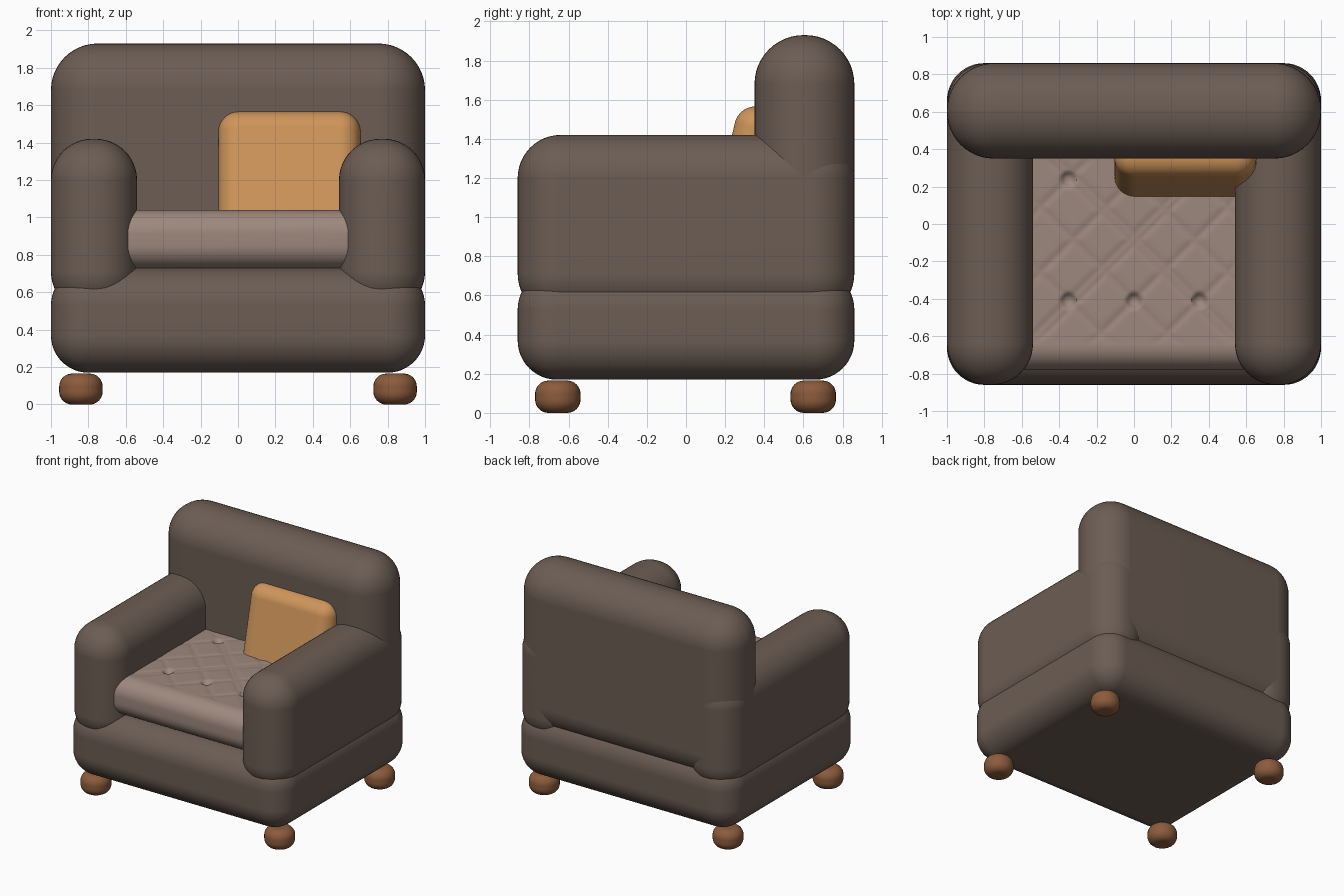
import bpy
import bmesh
import math
from mathutils import Matrix, Vector

cube = bpy.data.objects.get("Cube")
if cube:
    bpy.data.objects.remove(cube, do_unlink=True)


def material(name, rgb):
    mat = bpy.data.materials.new(name)
    mat.use_nodes = True
    mat.diffuse_color = (*rgb, 1)
    bsdf = mat.node_tree.nodes["Principled BSDF"]
    bsdf.inputs["Base Color"].default_value = (*rgb, 1)
    bsdf.inputs["Roughness"].default_value = 0.8
    return mat


BROWN = material("brown upholstery", (0.150, 0.109, 0.088))
TAUPE = material("taupe seat fabric", (0.340, 0.246, 0.208))
ORANGE = material("orange pillow fabric", (0.620, 0.300, 0.102))
WOOD = material("reddish wood", (0.262, 0.105, 0.045))


def finish(bm, name, mat, weighted=True):
    """Turn a bmesh into a smooth-shaded object."""
    bmesh.ops.recalc_face_normals(bm, faces=bm.faces)
    mesh = bpy.data.meshes.new(name)
    bm.to_mesh(mesh)
    bm.free()
    mesh.materials.append(mat)
    obj = bpy.data.objects.new(name, mesh)
    bpy.context.collection.objects.link(obj)
    bpy.ops.object.select_all(action="DESELECT")
    obj.select_set(True)
    bpy.context.view_layer.objects.active = obj
    bpy.ops.object.shade_smooth_by_angle(angle=math.radians(40))
    if weighted:
        mod = obj.modifiers.new("Weighted normals", "WEIGHTED_NORMAL")
        mod.keep_sharp = True
    return obj


def rounded_box(lo, hi, radius, segments=12):
    """Box between two corners with all edges rounded."""
    lo, hi = Vector(lo), Vector(hi)
    bm = bmesh.new()
    place = Matrix.Translation((lo + hi) / 2) @ Matrix.Diagonal((*(hi - lo), 1))
    bmesh.ops.create_cube(bm, size=1, matrix=place)
    bmesh.ops.bevel(bm, geom=bm.edges[:], offset=radius, segments=segments,
                    profile=0.5, affect="EDGES", clamp_overlap=True)
    return bm


# Upholstered frame
finish(rounded_box((-1, -0.86, 0.17), (1, 0.86, 0.73), 0.20), "base", BROWN)
finish(rounded_box((-1, 0.35, 0.55), (1, 0.86, 1.93), 0.25), "backrest", BROWN)
for side, name in ((1, "left_arm"), (-1, "right_arm")):
    x0, x1 = sorted((side * 0.54, side * 1.0))
    finish(rounded_box((x0, -0.86, 0.49), (x1, 0.86, 1.42), 0.22), name, BROWN)

# Seat cushion: its flat top is swapped for a tufted grid
TOP, R = 1.04, 0.13
X0, X1, Y0, Y1 = -0.70, 0.70, -0.78, 0.50
bm = rounded_box((X0, Y0, 0.725), (X1, Y1, TOP), R)
top_face = max(bm.faces, key=lambda f: f.calc_center_median().z + f.calc_area())
bmesh.ops.delete(bm, geom=[top_face], context="FACES_ONLY")

BUTTONS = [(x, y) for x in (-0.35, 0, 0.35) for y in (-0.41, 0.24)]
half = ((X1 - X0) / 2 - R, (Y1 - Y0) / 2 - R)
centre = ((X0 + X1) / 2, (Y0 + Y1) / 2)


def tuft_depth(x, y):
    """Dimples at the buttons and shallow diagonal creases between them."""
    dimple = max(math.exp(-(math.hypot(x - bx, y - by) / 0.038) ** 4)
                 for bx, by in BUTTONS)
    crease_gap = min(min(abs((x - bx) - (y - by)), abs((x - bx) + (y - by)))
                     for bx, by in BUTTONS) / math.sqrt(2)
    crease = math.exp(-(crease_gap / 0.02) ** 2)
    edge = min(half[0] - abs(x - centre[0]), half[1] - abs(y - centre[1]))
    fade = min(1, max(0, edge / 0.06))
    return fade * max(0.032 * dimple, 0.006 * crease)


grid = bmesh.ops.create_grid(
    bm, x_segments=100, y_segments=90, size=1,
    matrix=Matrix.Translation((*centre, TOP)) @ Matrix.Diagonal((*half, 1, 1)))
for v in grid["verts"]:
    v.co.z -= tuft_depth(v.co.x, v.co.y)
finish(bm, "seat_cushion", TAUPE, weighted=False)

# Throw pillow leaning on the backrest
pillow = finish(rounded_box((-0.38, -0.12, -0.36), (0.38, 0.12, 0.36), 0.11),
                "throw_pillow", ORANGE)
pillow.location = (0.275, 0.31, 1.21)
pillow.rotation_euler.x = math.radians(-13)

# Four round bun feet
for fy, end in ((-0.655, "front"), (0.65, "back")):
    for fx, side in ((0.84, "left"), (-0.84, "right")):
        bm = bmesh.new()
        bmesh.ops.create_cone(bm, cap_ends=True, segments=32, radius1=0.116,
                              radius2=0.116, depth=0.165,
                              matrix=Matrix.Translation((fx, fy, 0.0825)))
        rims = [e for e in bm.edges if abs(e.verts[0].co.z - e.verts[1].co.z) < 1e-4]
        bmesh.ops.bevel(bm, geom=rims, offset=0.068, segments=8, profile=0.5,
                        affect="EDGES", clamp_overlap=True)
        finish(bm, f"{end}_{side}_foot", WOOD)
